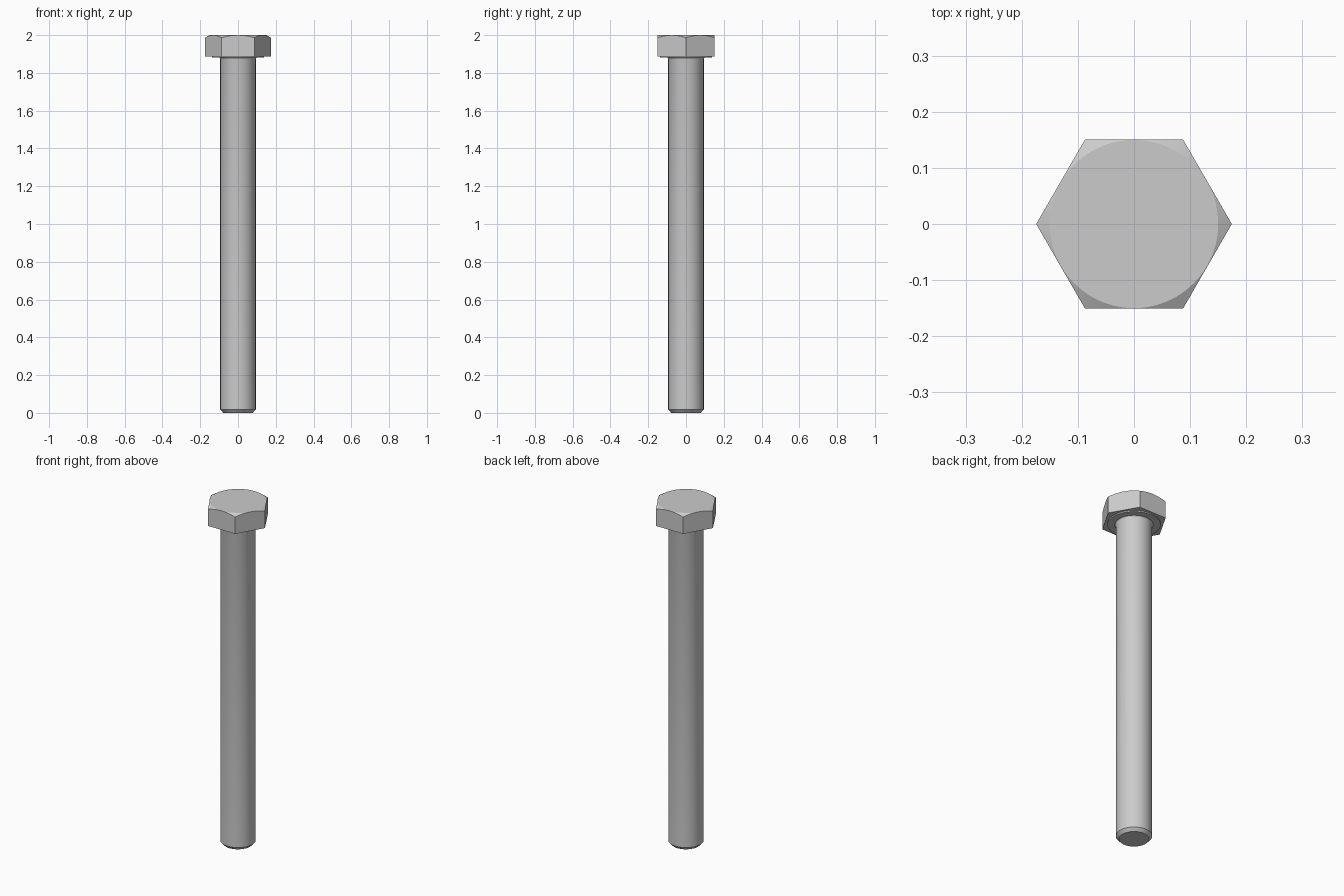
import bpy
import bmesh
from math import cos, sin, tan, pi, radians

cube = bpy.data.objects.get("Cube")
if cube:
    bpy.data.objects.remove(cube, do_unlink=True)

STEEL = (0.6, 0.6, 0.6, 1.0)
steel = bpy.data.materials.new("steel grey")
steel.use_nodes = True
steel.diffuse_color = STEEL
steel.node_tree.nodes["Principled BSDF"].inputs["Base Color"].default_value = STEEL

SEGMENTS = 96
ANGLES = [2 * pi * i / SEGMENTS for i in range(SEGMENTS)]
FLAT = 0.151       # half the width across the flats
TOP = 2.0
HEAD_BASE = 1.888


def loft(name, rings):
    """Skin a stack of rings; each ring maps an angle to (radius, height)."""
    bm = bmesh.new()
    loops = []
    for ring in rings:
        loop = []
        for a in ANGLES:
            r, z = ring(a)
            loop.append(bm.verts.new((r * cos(a), r * sin(a), z)))
        loops.append(loop)
    for low, high in zip(loops, loops[1:]):
        for i in range(SEGMENTS):
            j = (i + 1) % SEGMENTS
            bm.faces.new((low[i], low[j], high[j], high[i]))
    bm.faces.new(loops[0][::-1])
    bm.faces.new(loops[-1])
    mesh = bpy.data.meshes.new(name)
    bm.to_mesh(mesh)
    bm.free()
    mesh.materials.append(steel)
    obj = bpy.data.objects.new(name, mesh)
    bpy.context.collection.objects.link(obj)
    bpy.ops.object.select_all(action='DESELECT')
    obj.select_set(True)
    bpy.context.view_layer.objects.active = obj
    bpy.ops.object.shade_smooth_by_angle(angle=radians(20))
    return obj


def circle(r, z):
    return lambda a: (r, z)


def hex_radius(a):
    # corners point along x, flats face front and back
    return FLAT / cos(a % (pi / 3) - pi / 6)


def chamfer_edge(a):
    # a cone trims the corners, giving curved upper edges on the flats
    r = hex_radius(a)
    return r, TOP - 0.0005 - (r - FLAT) * tan(radians(30))


# Hexagonal head with a conical top chamfer
loft("bolt_head", [
    lambda a: (hex_radius(a), HEAD_BASE),
    chamfer_edge,
    circle(FLAT - 0.001, TOP),
])

# Thin round bearing face beneath the head
loft("washer_face", [circle(0.138, 1.881), circle(0.138, HEAD_BASE + 0.002)])

# Plain shank: chamfered tip and a small fillet under the head
loft("shank", [
    circle(0.078, 0.0),
    circle(0.094, 0.018),
    circle(0.094, 1.870),
    circle(0.096, 1.877),
    circle(0.101, 1.882),
])
